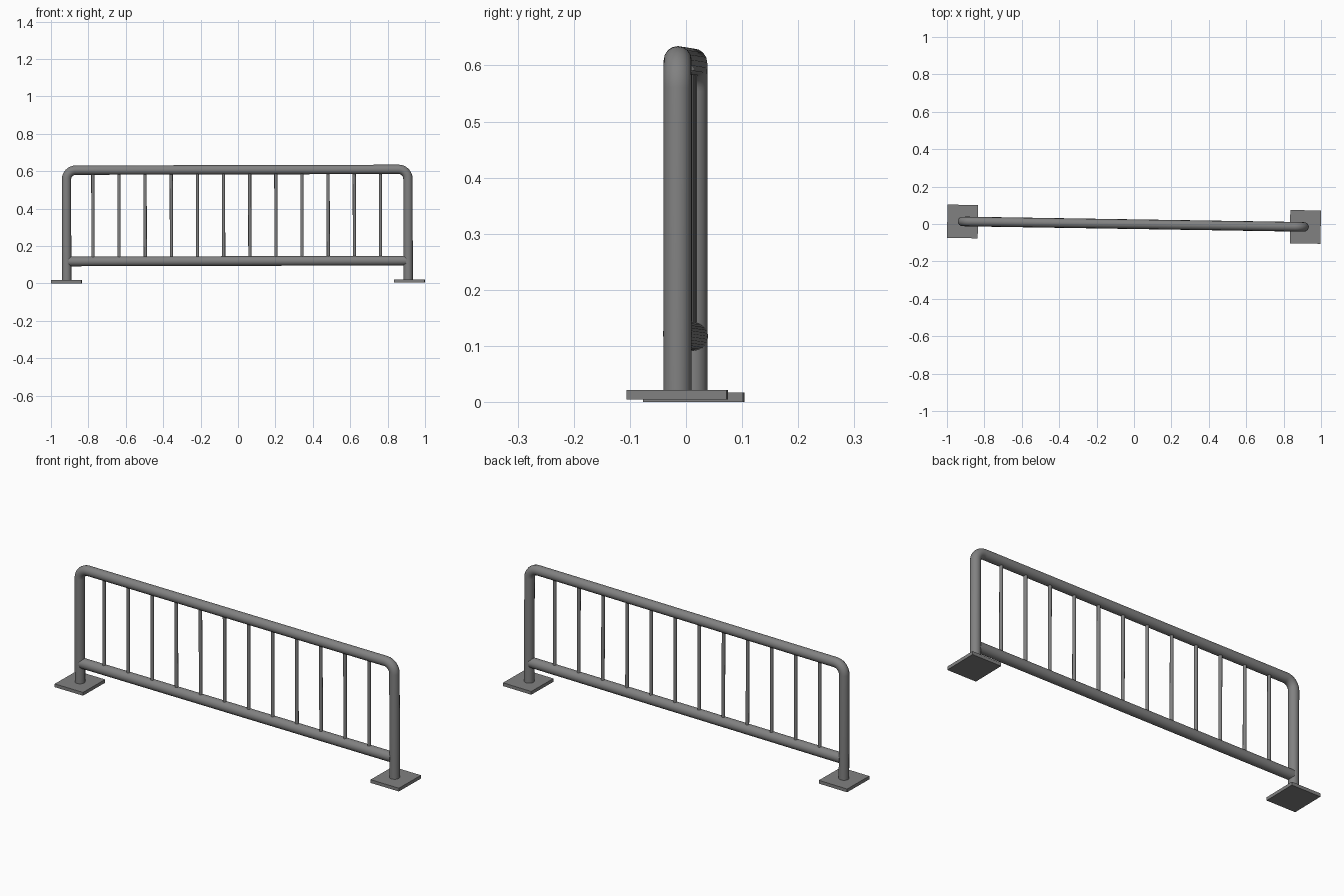
import bpy, math
from mathutils import Matrix, Vector

if "Cube" in bpy.data.objects:
    bpy.data.objects.remove(bpy.data.objects["Cube"])

steel = bpy.data.materials.new("grey_steel")
steel.diffuse_color = (0.22, 0.22, 0.22, 1)
steel.use_nodes = True
steel.node_tree.nodes["Principled BSDF"].inputs["Base Color"].default_value = steel.diffuse_color

# The whole barrier sits slightly turned and tilted
PLACE = (Matrix.Translation((0, -0.001, 0.0025))
         @ Matrix.Rotation(-0.0159, 4, 'Z') @ Matrix.Rotation(-0.0025, 4, 'Y'))

POST_X, TOP_Z, RAIL_Z, BEND, R = 0.913, 0.605, 0.117, 0.05, 0.025
OFFSET = -0.003


def finish(ob, name, smooth=True):
    ob.name = name
    ob.data.name = name
    ob.data.materials.append(steel)
    ob.matrix_world = PLACE @ ob.matrix_basis
    if smooth:
        bpy.ops.object.shade_smooth_by_angle(angle=math.radians(40))


def rod(name, a, b, radius, sides):
    a, b = Vector(a), Vector(b)
    bpy.ops.mesh.primitive_cylinder_add(
        vertices=sides, radius=radius, depth=(b - a).length, location=(a + b) / 2,
        rotation=(b - a).to_track_quat('Z', 'Y').to_euler())
    finish(bpy.context.object, name)


# Bent hoop: two posts and the top rail in one tube
path = [(-POST_X, 0.01)]
for side in (-1, 1):
    for i in range(9):
        t = math.pi / 2 * i / 8
        if side > 0:
            t = math.pi / 2 - t
        path.append((side * (POST_X - BEND + BEND * math.cos(t)),
                     TOP_Z - BEND + BEND * math.sin(t)))
path.append((POST_X, 0.01))
curve = bpy.data.curves.new("hoop", 'CURVE')
curve.dimensions = '3D'
curve.bevel_depth = R
curve.bevel_resolution = 6
curve.use_fill_caps = True
spline = curve.splines.new('POLY')
spline.points.add(len(path) - 1)
for p, (x, z) in zip(spline.points, path):
    p.co = (x + OFFSET, 0, z, 1)
hoop = bpy.data.objects.new("hoop", curve)
bpy.context.collection.objects.link(hoop)
bpy.ops.object.select_all(action='DESELECT')
bpy.context.view_layer.objects.active = hoop
hoop.select_set(True)
bpy.ops.object.convert(target='MESH')
finish(bpy.context.object, "post_and_top_rail_hoop")

# Lower rail
rod("lower_rail", (-0.905, 0, RAIL_Z), (0.899, 0, RAIL_Z), 0.0258, 28)

# Upright bars
for i in range(12):
    x = -0.775 + i * 0.1398
    rod(f"upright_bar_{i + 1}", (x, 0, RAIL_Z), (x, 0, TOP_Z), 0.0085, 16)

# Foot plates
for side, label in ((-1, "left"), (1, "right")):
    bpy.ops.mesh.primitive_cube_add(size=1, location=(side * 0.9165, 0, 0.0085))
    plate = bpy.context.object
    for v in plate.data.vertices:
        v.co *= Vector((0.164, 0.178, 0.017))
    finish(plate, label + "_foot_plate", smooth=False)
